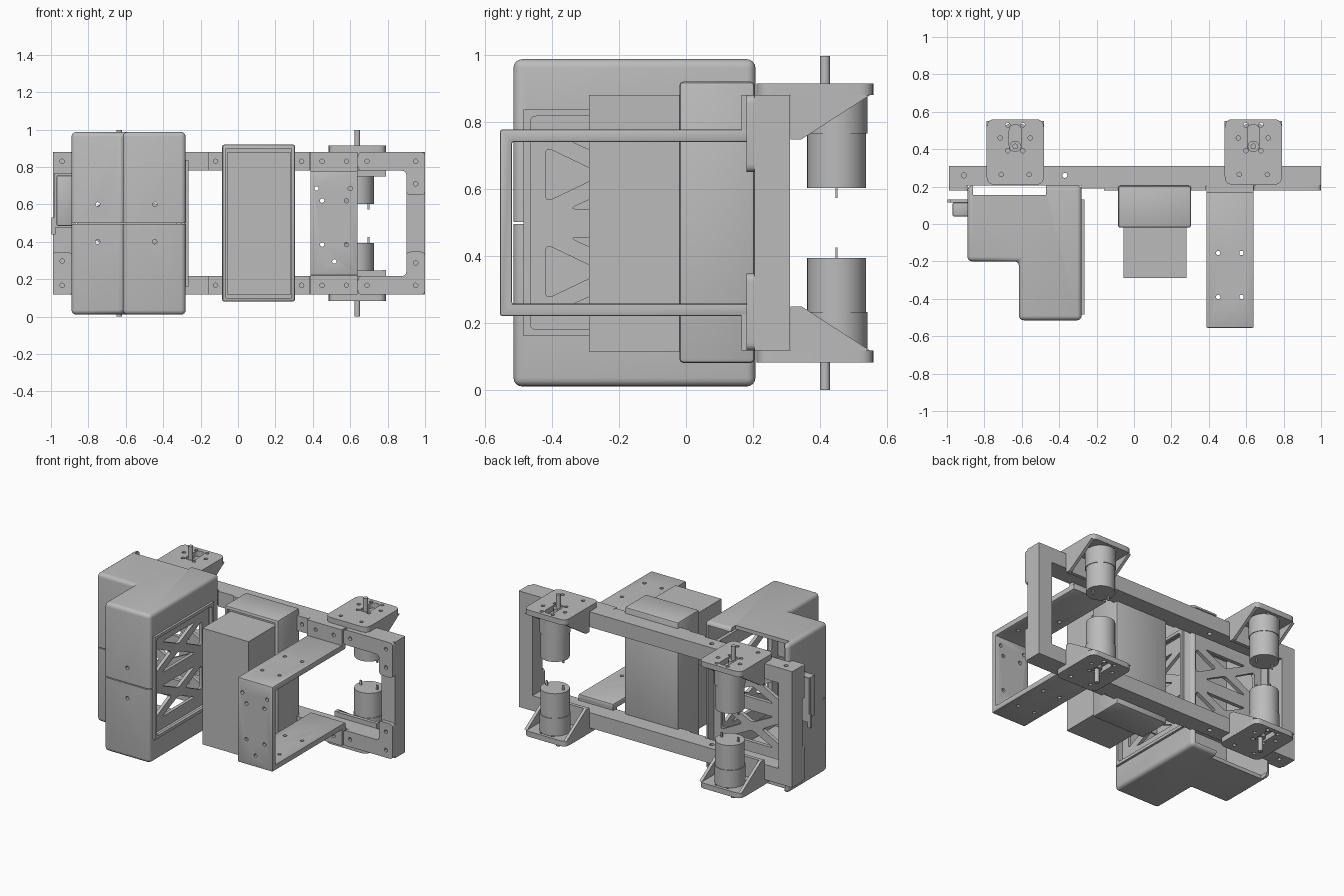
import bpy, bmesh, math
from mathutils import Matrix, Vector

if "Cube" in bpy.data.objects:
    bpy.data.objects.remove(bpy.data.objects["Cube"], do_unlink=True)

grey = bpy.data.materials.new("plain grey")
grey.use_nodes = True
grey.diffuse_color = (0.5, 0.5, 0.5, 1)
grey.node_tree.nodes["Principled BSDF"].inputs["Base Color"].default_value = (0.5, 0.5, 0.5, 1)

MID = 0.4985
PLACE = {"x": lambda u, v, w: (w, u, v),
         "y": lambda u, v, w: (u, w, v),
         "z": lambda u, v, w: (u, v, w)}


def prism(name, pts, axis, lo, hi):
    """Extrude a flat outline along an axis."""
    bm = bmesh.new()
    place = PLACE[axis]
    face = bm.faces.new([bm.verts.new(place(u, v, lo)) for u, v in pts])
    ext = bmesh.ops.extrude_face_region(bm, geom=[face])
    moved = [g for g in ext["geom"] if isinstance(g, bmesh.types.BMVert)]
    bmesh.ops.translate(bm, verts=moved, vec=place(0, 0, hi - lo))
    bmesh.ops.recalc_face_normals(bm, faces=bm.faces)
    mesh = bpy.data.meshes.new(name)
    bm.to_mesh(mesh)
    bm.free()
    mesh.materials.append(grey)
    obj = bpy.data.objects.new(name, mesh)
    bpy.context.collection.objects.link(obj)
    return obj


def rect(u0, u1, v0, v1):
    return [(u0, v0), (u1, v0), (u1, v1), (u0, v1)]


def box(name, x0, x1, y0, y1, z0, z1):
    return prism(name, rect(x0, x1, y0, y1), "z", z0, z1)


def circle(u, v, r, n=24):
    return [(u + r * math.cos(math.tau * i / n), v + r * math.sin(math.tau * i / n)) for i in range(n)]


def rounded(pts, r, steps=5):
    """Round every corner of an outline."""
    out = []
    for i, p in enumerate(pts):
        p, a, b = Vector(p), Vector(pts[i - 1]), Vector(pts[(i + 1) % len(pts)])
        s, e = p + (a - p).normalized() * r, p + (b - p).normalized() * r
        for k in range(steps + 1):
            t = k / steps
            out.append(tuple(s * (1 - t) ** 2 + p * 2 * t * (1 - t) + e * t * t))
    return out


def apply(obj, mod):
    bpy.context.view_layer.objects.active = obj
    bpy.ops.object.modifier_apply(modifier=mod.name)


def bevel(obj, width, segments=3):
    mod = obj.modifiers.new("bevel", "BEVEL")
    mod.width, mod.segments = width, segments
    apply(obj, mod)
    return obj


def cut(obj, *cutters):
    for cutter in cutters:
        mod = obj.modifiers.new("cut", "BOOLEAN")
        mod.operation, mod.solver, mod.object = "DIFFERENCE", "EXACT", cutter
        apply(obj, mod)
        bpy.data.objects.remove(cutter, do_unlink=True)
    return obj


def holes(obj, axis, lo, hi, centres, r=0.012):
    return cut(obj, *[prism("cutter", circle(u, v, r, 12), axis, lo, hi) for u, v in centres])


def mirror(obj):
    """Add the lower twin of an upper part."""
    twin = obj.copy()
    twin.data = obj.data.copy()
    twin.name = obj.name.replace("upper", "lower")
    twin.data.transform(Matrix.Translation((0, 0, 2 * MID)) @ Matrix.Diagonal((1, 1, -1, 1)))
    twin.data.flip_normals()
    bpy.context.collection.objects.link(twin)


def lattice(name, axis, lo, hi, u0, u1, edge):
    """Panel with two crossed-truss cells of rounded triangles."""
    panel = prism(name, rect(u0, u1, 0.16, 0.837), axis, lo, hi)
    a, b = u0 + edge, u1 - edge
    mid, gap = (a + b) / 2, 0.07
    for z0 in (0.25, 0.54):
        z1 = z0 + 0.205
        zm = (z0 + z1) / 2
        triangles = [[(a, z0 + 0.02), (mid - gap, zm), (a, z1 - 0.02)],
                     [(b, z0 + 0.02), (b, z1 - 0.02), (mid + gap, zm)],
                     [(a + gap, z0), (b - gap, z0), (mid, zm - 0.025)],
                     [(a + gap, z1), (mid, zm + 0.025), (b - gap, z1)]]
        for tri in triangles:
            cut(panel, prism("cutter", rounded(tri, 0.025), axis, lo - 0.05, hi + 0.05))
    return panel


# Rectangular chassis frame
rail = box("upper_rail", -0.99, 1.0, 0.205, 0.31, 0.78, 0.88)
holes(rail, "z", 0.7, 0.95, [(-0.91, 0.26), (-0.37, 0.26)], 0.014)
mirror(rail)
box("right_end_bar", -0.99, -0.89, 0.205, 0.31, 0.217, 0.78)
box("left_end_bar", 0.9, 1.0, 0.205, 0.31, 0.217, 0.78)

# Corner plates on the frame front
ell = [(0.64, 0.88), (0.64, 0.78), (0.9, 0.78), (0.9, 0.65), (1.0, 0.65), (1.0, 0.88)]
plate = prism("upper_left_corner_plate", rounded(ell, 0.025), "y", 0.18, 0.205)
holes(plate, "y", 0.1, 0.2, [(0.69, 0.83), (0.95, 0.83), (0.95, 0.71)])
mirror(plate)
plate = prism("upper_right_corner_plate", rounded(rect(-0.99, -0.89, 0.655, 0.88), 0.012), "y", 0.18, 0.205)
holes(plate, "y", 0.1, 0.2, [(-0.94, 0.83), (-0.94, 0.7)])
mirror(plate)
mirror(box("upper_rail_pad", -0.28, -0.16, 0.19, 0.205, 0.78, 0.88))

# Battery and its holder
holder = bevel(box("battery_holder", -0.085, 0.305, -0.02, 0.205, 0.08, 0.92), 0.012, 2)
cut(holder, box("cutter", -0.065, 0.285, -0.1, 0.0, 0.1, 0.9))
box("battery", -0.055, 0.28, -0.29, 0.01, 0.115, 0.88)
for name, x0, x1, hx in (("right", -0.16, -0.08, -0.12), ("left", 0.3, 0.385, 0.34)):
    flange = box("upper_%s_holder_flange" % name, x0, x1, 0.18, 0.205, 0.78, 0.88)
    mirror(holes(flange, "y", 0.1, 0.2, [(hx, 0.83)]))

# U-shaped front bracket
z_low, z_high = 0.22, 0.777
u_shape = [(-0.555, z_low), (0.205, z_low), (0.205, 0.257), (-0.52, 0.257),
           (-0.52, 0.74), (0.205, 0.74), (0.205, z_high), (-0.555, z_high)]
bracket = prism("u_bracket", u_shape, "x", 0.387, 0.64)
bevel(bracket, 0.006, 2)
holes(bracket, "y", -0.6, -0.5, [(0.42, 0.685), (0.6, 0.685), (0.45, 0.62), (0.58, 0.62),
                                 (0.45, 0.385), (0.58, 0.385), (0.515, 0.295)])
holes(bracket, "z", 0.1, 0.9, [(x, y) for x in (0.45, 0.575) for y in (-0.155, -0.39)])
flange = box("upper_u_bracket_flange", 0.387, 0.64, 0.165, 0.205, 0.77, 0.88)
mirror(holes(flange, "y", 0.1, 0.2, [(0.45, 0.83), (0.58, 0.83)]))

# Motors with shelf brackets at both ends
for side, cx in (("right", -0.635), ("left", 0.638)):
    x0, x1 = cx - 0.153, cx + 0.153
    shelf = prism("upper_%s_motor_shelf" % side, rounded(rect(x0, x1, 0.21, 0.56), 0.045), "z", 0.88, 0.915)
    cut(shelf, prism("cutter", rounded(rect(cx - 0.032, cx + 0.032, 0.39, 0.53), 0.03), "z", 0.8, 1))
    ring = [(cx + sx, y) for sx, y in ((-0.04, 0.53), (0.04, 0.53), (-0.08, 0.46), (0.08, 0.46),
                                       (-0.04, 0.392), (0.04, 0.392), (-0.075, 0.265), (0.075, 0.265))]
    holes(shelf, "z", 0.8, 1, ring)
    mirror(shelf)
    mirror(box("upper_%s_motor_back_plate" % side, x0, x1, 0.312, 0.335, 0.75, 0.88))
    gusset = [(0.312, 0.88), (0.55, 0.88), (0.345, 0.748), (0.312, 0.748)]
    for end, gx in (("outer", x0), ("inner", x1 - 0.02)):
        mirror(prism("upper_%s_%s_gusset" % (side, end), gusset, "x", gx, gx + 0.02))
    for part, y, r, lo, hi in (("gearbox", 0.45, 0.092, 0.765, 0.88), ("motor", 0.45, 0.088, 0.603, 0.765),
                               ("shaft_collar", 0.415, 0.03, 0.88, 0.905),
                               ("shaft", 0.415, 0.015, 0.88, 2 * MID)):
        mirror(prism("upper_%s_%s" % (side, part), circle(cx, y, r, 40), "z", lo, hi))
    for i, dx in enumerate((-0.06, 0.06)):
        mirror(box("upper_%s_terminal_%d" % (side, i), cx + dx - 0.006, cx + dx + 0.006,
                   0.447, 0.453, 0.572, 0.605))

# Electronics cover: rounded L-shaped shell, split at mid height
outer = [(-0.89, 0.207), (-0.89, -0.2), (-0.615, -0.2), (-0.615, -0.515), (-0.28, -0.515), (-0.28, 0.207)]
inner = [(-0.865, 0.3), (-0.865, -0.175), (-0.59, -0.175), (-0.59, -0.49), (-0.305, -0.49), (-0.305, 0.3)]
cover = bevel(prism("electronics_cover", outer, "z", 0.01, 0.987), 0.025, 4)
cut(cover,
    prism("cutter", inner, "z", 0.035, 0.962),
    box("cutter", -0.86, -0.47, 0.155, 0.4, -0.1, 1.1),
    box("cutter", -0.35, -0.2, -0.47, 0.13, 0.175, 0.822),
    box("cutter", -1, 0, -0.6, -0.15, MID - 0.003, MID + 0.003))
holes(cover, "y", -0.6, -0.1, [(x, z) for x in (-0.75, -0.445) for z in (0.4, 0.6)])

# Truss panels inside the cover and the rim around the side opening
lattice("side_truss_panel", "x", -0.33, -0.308, -0.485, 0.13, 0.065)
lattice("rear_truss_panel", "y", 0.125, 0.15, -0.862, -0.308, 0.05)
rim = prism("side_panel_rim", rect(-0.485, 0.13, 0.16, 0.837), "x", -0.285, -0.265)
cut(rim, prism("cutter", rounded(rect(-0.465, 0.11, 0.18, 0.817), 0.02), "x", -0.4, -0.2))

# Socket on the cover's outer side
bevel(box("socket_body", -0.97, -0.885, 0.04, 0.115, 0.485, 0.755), 0.008, 2)
box("socket_flange", -0.985, -0.885, 0.115, 0.13, 0.475, 0.765)
box("socket_tab", -0.998, -0.975, 0.115, 0.13, 0.44, 0.53)

# Smooth the curved faces and keep edges sharp
bpy.ops.object.select_all(action="DESELECT")
for obj in bpy.context.collection.objects:
    if obj.type == "MESH":
        obj.select_set(True)
        bpy.context.view_layer.objects.active = obj
bpy.ops.object.shade_smooth_by_angle()
